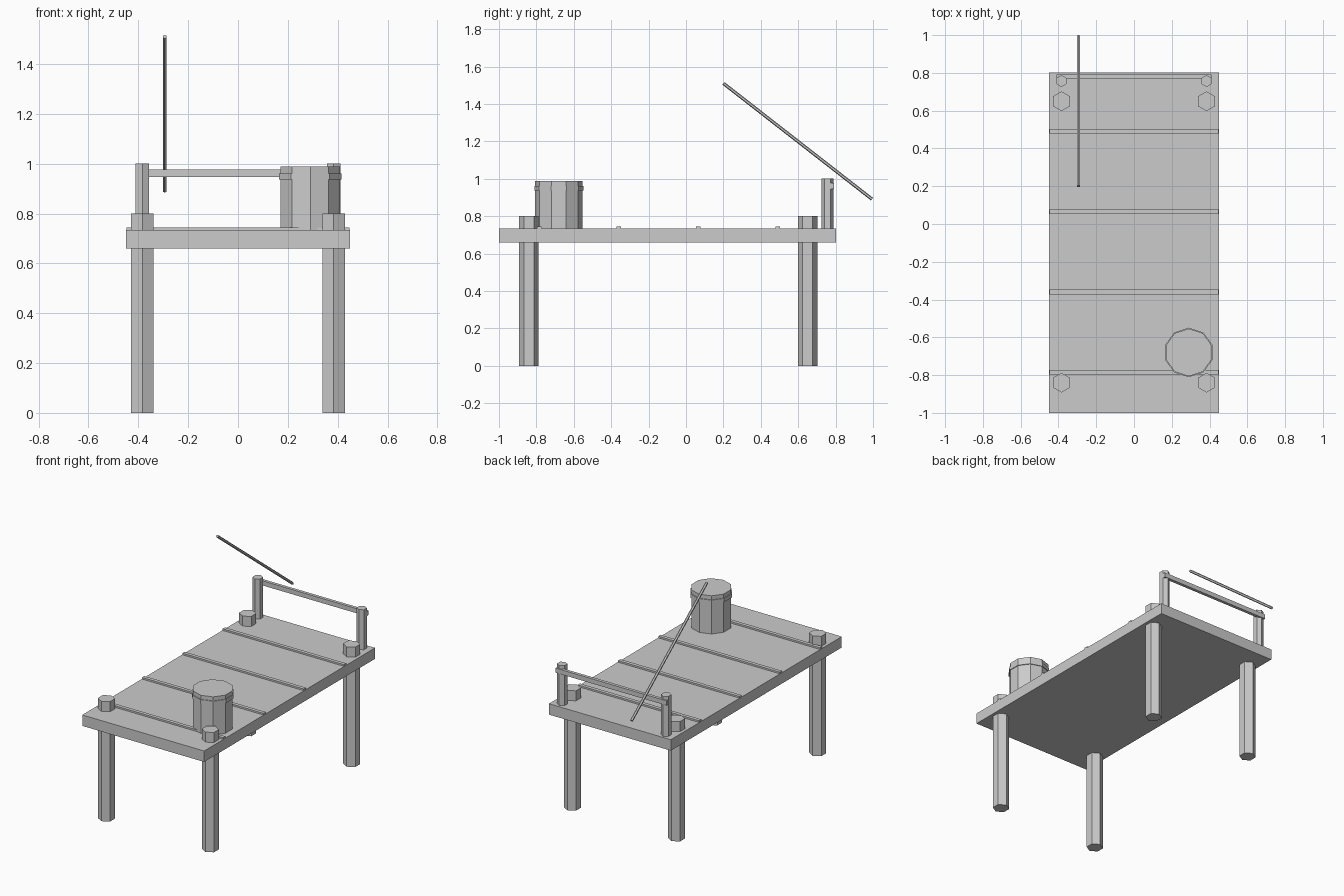
import bpy, bmesh
from math import sin, cos, pi
from mathutils import Vector

if "Cube" in bpy.data.objects:
    bpy.data.objects.remove(bpy.data.objects["Cube"])


def finish(name, bm):
    bmesh.ops.recalc_face_normals(bm, faces=bm.faces)
    me = bpy.data.meshes.new(name)
    bm.to_mesh(me)
    bm.free()
    ob = bpy.data.objects.new(name, me)
    bpy.context.collection.objects.link(ob)
    return ob


def box(name, x, y, z):
    """Box from (min, max) ranges."""
    bm = bmesh.new()
    bmesh.ops.create_cube(bm, size=1)
    for v in bm.verts:
        v.co = [r[0] + (c + 0.5) * (r[1] - r[0]) for c, r in zip(v.co, (x, y, z))]
    return finish(name, bm)


def prism(name, start, end, radius, sides):
    """Flat-sided rod between two points, with a corner facing y."""
    start, end = Vector(start), Vector(end)
    axis = (end - start).normalized()
    u = Vector((1, 0, 0))
    w = axis.cross(u)
    bm = bmesh.new()
    rings = []
    for p in (start, end):
        rings.append([bm.verts.new(p + radius * (u * sin(2 * pi * i / sides) + w * cos(2 * pi * i / sides)))
                      for i in range(sides)])
    a, b = rings
    bm.faces.new(a)
    bm.faces.new(b)
    for i in range(sides):
        j = (i + 1) % sides
        bm.faces.new((a[i], a[j], b[j], b[i]))
    return finish(name, bm)


# Deck with raised cross strips
box("deck", (-0.45, 0.45), (-1.0, 0.803), (0.66, 0.733))
for i in range(4):
    y = -0.785 + 0.425 * i
    box(f"deck_strip_{i + 1}", (-0.448, 0.448), (y - 0.012, y + 0.012), (0.70, 0.744))

# Legs through the deck, and rail posts at the back
for side, x in (("left", -0.384), ("right", 0.384)):
    prism(f"front_leg_{side}", (x, -0.84, 0), (x, -0.84, 0.80), 0.052, 6)
    prism(f"back_leg_{side}", (x, 0.65, 0), (x, 0.65, 0.80), 0.052, 6)
    prism(f"rail_post_{side}", (x, 0.757, 0.70), (x, 0.757, 1.0), 0.0315, 6)

# Back rail
box("rail", (-0.41, 0.41), (0.77, 0.791), (0.946, 0.977))

# Bucket with hoop
prism("bucket", (0.29, -0.68, 0.73), (0.29, -0.68, 0.988), 0.126, 10)
prism("bucket_hoop", (0.29, -0.68, 0.936), (0.29, -0.68, 0.961), 0.131, 10)

# Leaning fishing pole
prism("pole", (-0.294, 0.9945, 0.891), (-0.294, 0.20, 1.510), 0.009, 6)
